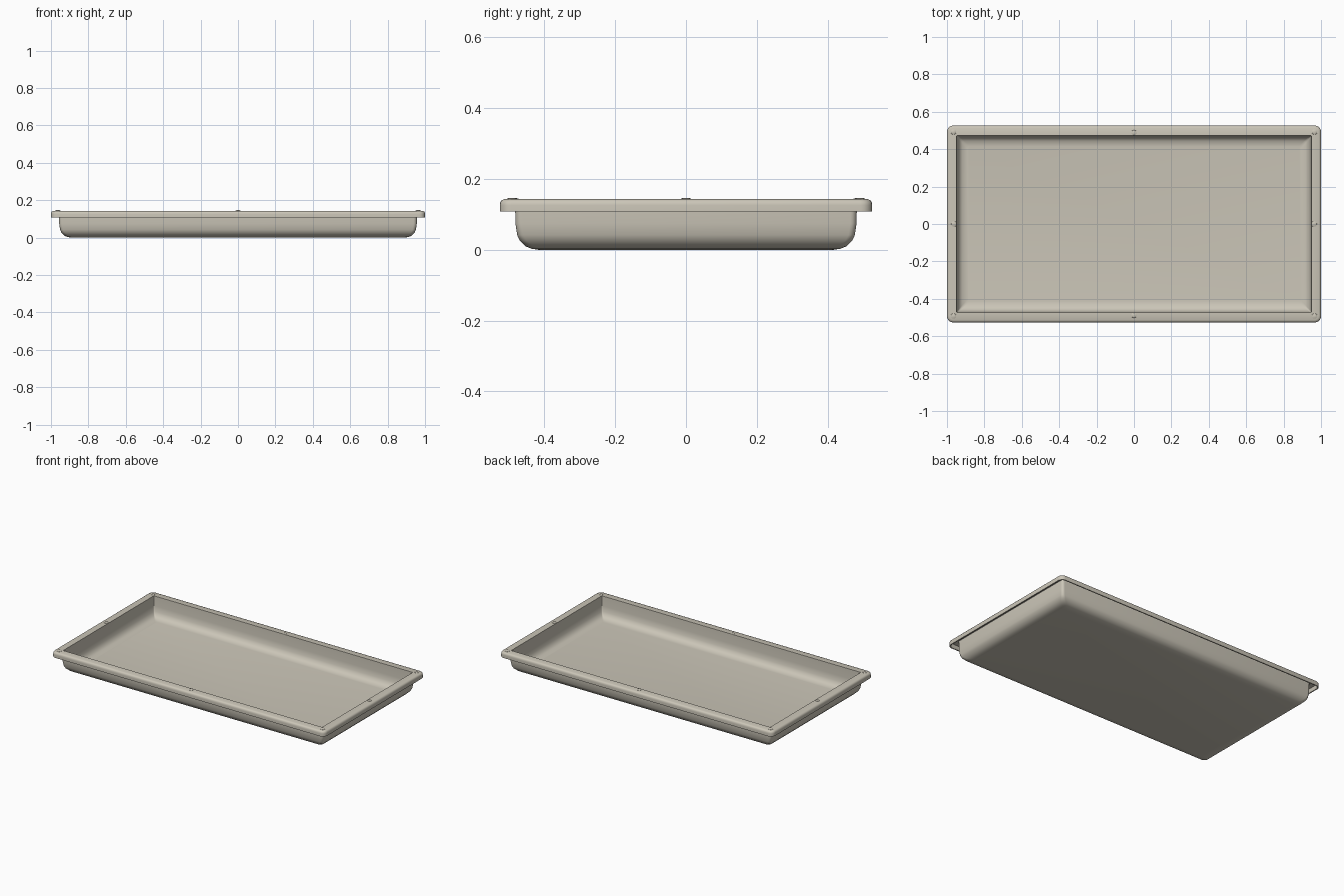
import bpy, bmesh, math

if "Cube" in bpy.data.objects:
    bpy.data.objects.remove(bpy.data.objects["Cube"])

mat = bpy.data.materials.new("warm grey plastic")
mat.diffuse_color = (0.60, 0.565, 0.48, 1)
mat.use_nodes = True
mat.node_tree.nodes["Principled BSDF"].inputs["Base Color"].default_value = mat.diffuse_color

HX, HY = 1.0, 0.526


def ring(bm, inset, z, r, seg=5):
    """Rounded rectangle, inset from the outer rim edge."""
    x, y = HX - inset, HY - inset
    pts = []
    for k, (sx, sy) in enumerate([(1, 1), (-1, 1), (-1, -1), (1, -1)]):
        for i in range(seg + 1):
            a = math.pi / 2 * (k + i / seg)
            pts.append(bm.verts.new((sx * (x - r) + r * math.cos(a),
                                     sy * (y - r) + r * math.sin(a), z)))
    return pts


def finish(bm, name):
    bmesh.ops.recalc_face_normals(bm, faces=bm.faces)
    me = bpy.data.meshes.new(name)
    bm.to_mesh(me)
    bm.free()
    ob = bpy.data.objects.new(name, me)
    bpy.context.collection.objects.link(ob)
    me.materials.append(mat)
    bpy.ops.object.select_all(action='DESELECT')
    bpy.context.view_layer.objects.active = ob
    ob.select_set(True)
    bpy.ops.object.shade_smooth_by_angle(angle=math.radians(35))
    return ob


# Tray shell: inner floor, wall, rim, turned-down lip, outer wall, base
profile = [
    (0.110, 0.008, 0.012), (0.082, 0.013, 0.010), (0.068, 0.025, 0.008),
    (0.058, 0.045, 0.006), (0.054, 0.080, 0.005), (0.052, 0.143, 0.005),
    (0.012, 0.143, 0.026), (0.005, 0.140, 0.029), (0.001, 0.134, 0.031),
    (0.000, 0.126, 0.032), (0.000, 0.108, 0.032), (0.007, 0.108, 0.026),
    (0.007, 0.136, 0.026), (0.043, 0.136, 0.018), (0.044, 0.075, 0.018),
    (0.049, 0.042, 0.018), (0.056, 0.026, 0.020), (0.072, 0.010, 0.024),
    (0.090, 0.003, 0.026), (0.110, 0.000, 0.028),
]
bm = bmesh.new()
rings = [ring(bm, *p) for p in profile]
for a, b in zip(rings, rings[1:]):
    n = len(a)
    for i in range(n):
        j = (i + 1) % n
        bm.faces.new((a[i], a[j], b[j], b[i]))
bm.faces.new(rings[0])
bm.faces.new(rings[-1])
finish(bm, "tray")

# Low round studs on the rim: four corners and four edge middles
spots = [(sx * 0.965, sy * 0.492) for sx in (1, -1) for sy in (1, -1)]
spots += [(0, 0.488), (0, -0.488), (0.963, 0), (-0.963, 0)]
for n, (x, y) in enumerate(spots):
    bm = bmesh.new()
    lower = None
    for r, z in [(0.015, 0.141), (0.014, 0.1445), (0.008, 0.147)]:
        c = [bm.verts.new((x + r * math.cos(math.tau * i / 16),
                           y + r * math.sin(math.tau * i / 16), z)) for i in range(16)]
        if lower:
            for i in range(16):
                j = (i + 1) % 16
                bm.faces.new((lower[i], lower[j], c[j], c[i]))
        else:
            bm.faces.new(c)
        lower = c
    bm.faces.new(lower)
    finish(bm, f"rim_stud_{n + 1}")
